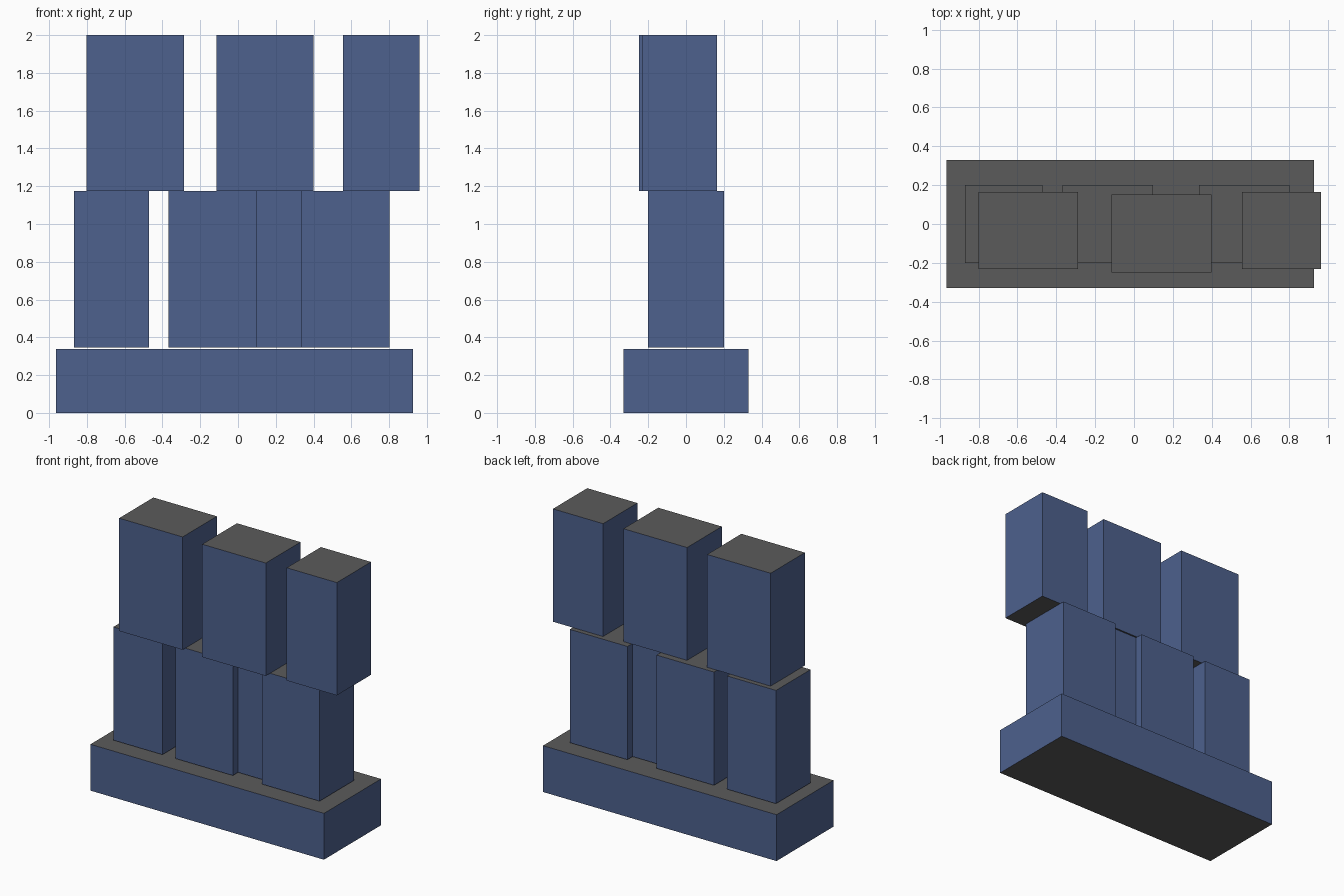
import bpy
import bmesh

if "Cube" in bpy.data.objects:
    bpy.data.objects.remove(bpy.data.objects["Cube"])


def make_material(name, rgb):
    mat = bpy.data.materials.new(name)
    mat.diffuse_color = (*rgb, 1.0)
    mat.use_nodes = True
    mat.node_tree.nodes["Principled BSDF"].inputs["Base Color"].default_value = mat.diffuse_color
    return mat


blue = make_material("slate_blue", (0.075, 0.120, 0.270))
grey = make_material("dark_grey", (0.105, 0.105, 0.105))


def block(name, x, y, z):
    """Box from (min, max) ranges: blue walls, grey top and bottom."""
    bm = bmesh.new()
    bmesh.ops.create_cube(bm, size=1.0)
    for v in bm.verts:
        v.co = [r[0] if c < 0 else r[1] for c, r in zip(v.co, (x, y, z))]
    bm.normal_update()
    for f in bm.faces:
        f.material_index = 1 if abs(f.normal.z) > 0.5 else 0
    mesh = bpy.data.meshes.new(name)
    bm.to_mesh(mesh)
    bm.free()
    mesh.materials.append(blue)
    mesh.materials.append(grey)
    obj = bpy.data.objects.new(name, mesh)
    bpy.context.collection.objects.link(obj)
    return obj


# Wide base slab
block("base_slab", (-0.964, 0.927), (-0.33, 0.33), (0.0, 0.339))

# Middle row of pillars, with a recessed panel joining the right pair
MID = (0.345, 1.174)
for i, x in enumerate([(-0.869, -0.472), (-0.367, 0.099), (0.334, 0.801)]):
    block(f"middle_pillar_{i + 1}", x, (-0.2, 0.2), MID)
block("recessed_panel", (0.099, 0.334), (-0.14, 0.14), MID)

# Top row of pillars
TOP = (1.174, 2.0)
for i, (x, y) in enumerate([((-0.801, -0.287), (-0.231, 0.165)),
                            ((-0.115, 0.400), (-0.25, 0.152)),
                            ((0.556, 0.962), (-0.231, 0.165))]):
    block(f"top_pillar_{i + 1}", x, y, TOP)
